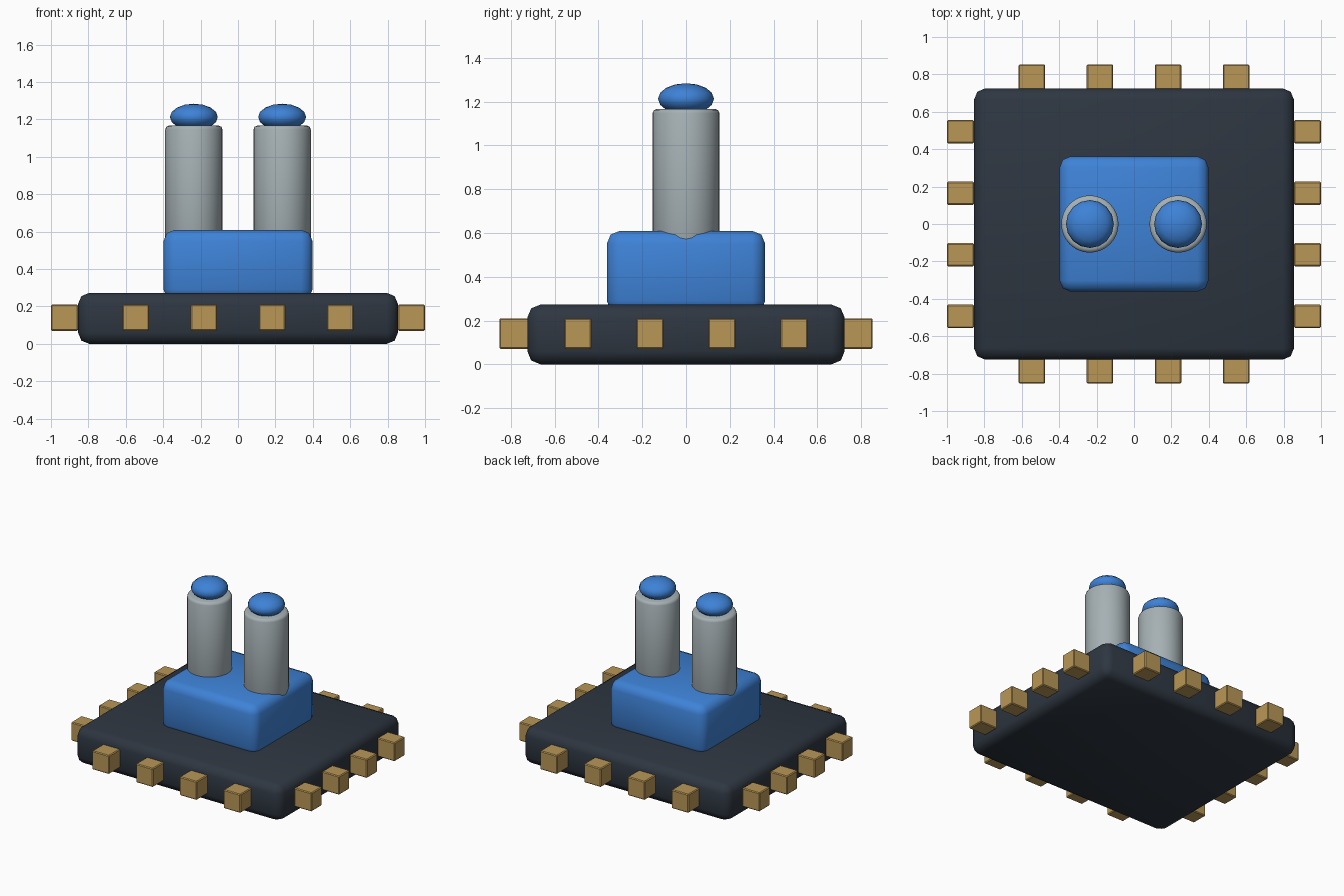
import bpy
import math

if "Cube" in bpy.data.objects:
    bpy.data.objects.remove(bpy.data.objects["Cube"])


def material(name, color):
    m = bpy.data.materials.new(name)
    m.diffuse_color = (*color, 1)
    m.use_nodes = True
    m.node_tree.nodes["Principled BSDF"].inputs["Base Color"].default_value = m.diffuse_color
    return m


charcoal = material("charcoal", (0.027, 0.037, 0.052))
blue = material("blue", (0.048, 0.225, 0.68))
steel = material("steel grey", (0.38, 0.44, 0.46))
brass = material("brass", (0.49, 0.31, 0.095))


def finish(name, mat, bevel=0, segments=2, angle=50):
    ob = bpy.context.object
    ob.name = name
    ob.data.materials.append(mat)
    if bevel:
        mod = ob.modifiers.new("rounded edges", 'BEVEL')
        mod.width = bevel
        mod.segments = segments
        mod.limit_method = 'ANGLE'
        bpy.ops.object.modifier_apply(modifier=mod.name)
    bpy.ops.object.shade_smooth_by_angle(angle=math.radians(angle))
    return ob


def box(name, center, size, mat, bevel, segments=2, angle=50):
    bpy.ops.mesh.primitive_cube_add(size=1, location=center)
    bpy.context.object.scale = size
    bpy.ops.object.transform_apply(location=False, rotation=False, scale=True)
    return finish(name, mat, bevel, segments, angle)


# Base slab and raised block
box("base_slab", (0, 0, 0.1365), (1.71, 1.45, 0.273), charcoal, 0.06)
box("raised_block", (0, 0, 0.42), (0.796, 0.724, 0.38), blue, 0.06)

# Contact pins: four along every side
for i in range(4):
    k = i - 1.5
    for s, side in ((-1, "a"), (1, "b")):
        box(f"long_side_pin_{side}{i}", (k * 0.364, s * 0.782, 0.14),
            (0.142, 0.142, 0.14), brass, 0.006, 1, 30)
        box(f"short_side_pin_{side}{i}", (s * 0.928, k * 0.329, 0.14),
            (0.144, 0.124, 0.14), brass, 0.006, 1, 30)

# Twin posts with domed caps
for s, side in ((-1, "left"), (1, "right")):
    bpy.ops.mesh.primitive_cylinder_add(vertices=32, radius=0.153, depth=0.667,
                                        location=(s * 0.236, 0, 0.8335))
    finish(f"{side}_post", steel, 0.02)
    bpy.ops.mesh.primitive_uv_sphere_add(segments=16, ring_count=8, radius=1,
                                         location=(s * 0.236, 0, 1.213))
    bpy.context.object.scale = (0.128, 0.128, 0.071)
    bpy.ops.object.transform_apply(location=False, rotation=False, scale=True)
    finish(f"{side}_cap", blue)
